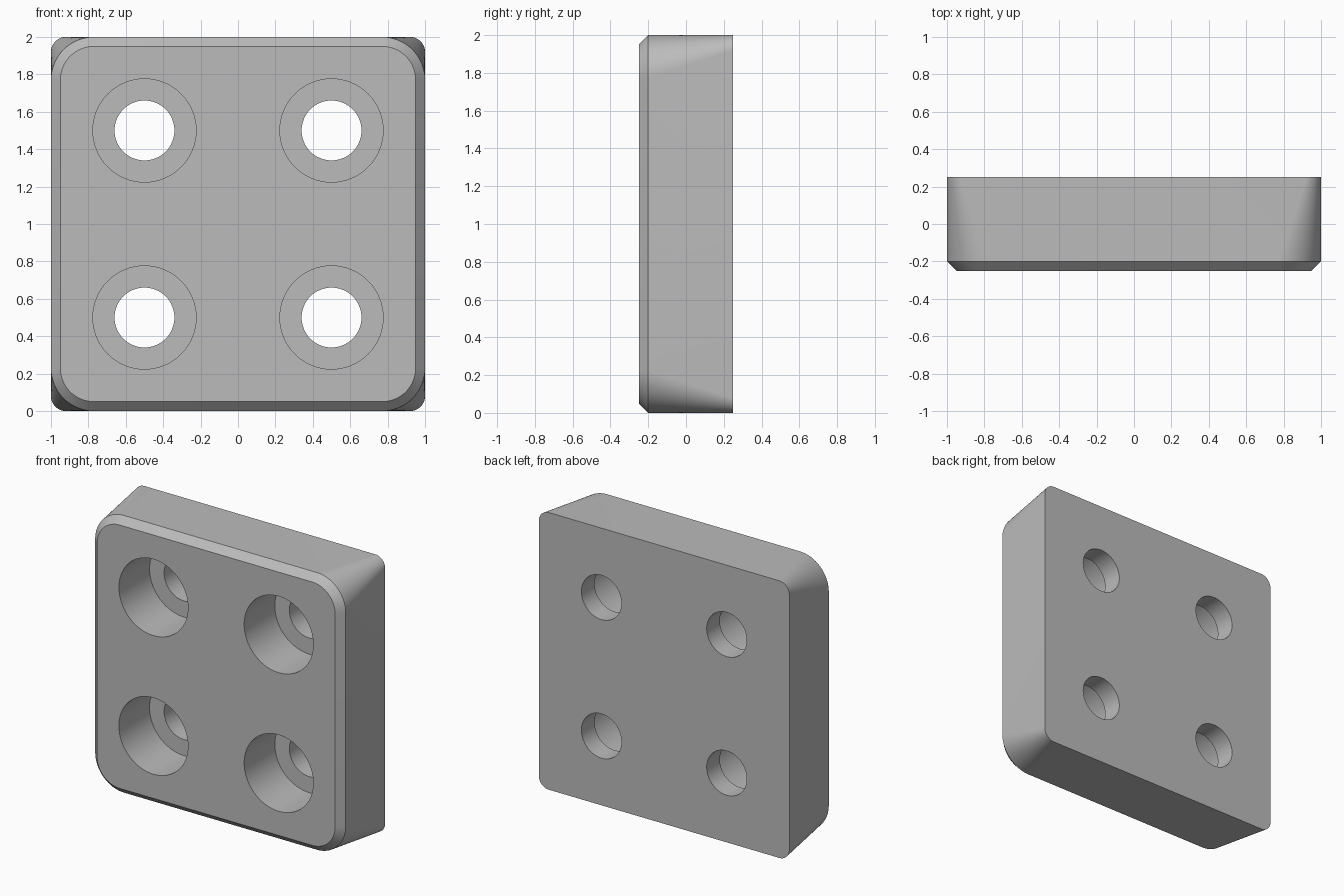
import bpy, bmesh, math
from mathutils import Matrix

cube = bpy.data.objects.get("Cube")
if cube:
    bpy.data.objects.remove(cube, do_unlink=True)

GREY = (0.5, 0.5, 0.5, 1)
mat = bpy.data.materials.new("light grey")
mat.use_nodes = True
mat.diffuse_color = GREY
mat.node_tree.nodes["Principled BSDF"].inputs["Base Color"].default_value = GREY


def add_object(name, bm):
    bmesh.ops.recalc_face_normals(bm, faces=bm.faces)
    mesh = bpy.data.meshes.new(name)
    bm.to_mesh(mesh)
    bm.free()
    mesh.materials.append(mat)
    obj = bpy.data.objects.new(name, mesh)
    bpy.context.collection.objects.link(obj)
    return obj


def rounded_square(bm, y, half, radius, steps=16):
    """Ring of vertices round a square with rounded corners, in the plane of y."""
    ring = []
    for corner in range(4):
        mid = math.radians(45 + 90 * corner)
        cx = math.copysign(half - radius, math.cos(mid))
        cz = math.copysign(half - radius, math.sin(mid))
        for i in range(steps + 1):
            a = math.pi / 2 * (corner + i / steps)
            ring.append(bm.verts.new((cx + radius * math.cos(a), y,
                                      1 + cz + radius * math.sin(a))))
    return ring


# Block: corners tighten toward the back, front rim is chamfered
bm = bmesh.new()
rings = [rounded_square(bm, *s) for s in
         ((-0.25, 0.95, 0.18), (-0.2, 1, 0.23), (0.25, 1, 0.08))]
for a, b in zip(rings, rings[1:]):
    for i in range(len(a)):
        j = (i + 1) % len(a)
        bm.faces.new((a[i], a[j], b[j], b[i]))
bm.faces.new(rings[0])
bm.faces.new(rings[-1])
block = add_object("mounting_block", bm)

# Stepped cutter: wide counterbore in front, narrow hole through the back
PROFILE = ((0, -0.4), (0.276, -0.4), (0.276, 0.1), (0.16, 0.1), (0.16, 0.4), (0, 0.4))
bm = bmesh.new()
for x in (-0.5, 0.5):
    for z in (0.5, 1.5):
        verts = [bm.verts.new((x + r, y, z)) for r, y in PROFILE]
        edges = [bm.edges.new(pair) for pair in zip(verts, verts[1:])]
        bmesh.ops.spin(bm, geom=verts + edges, cent=(x, 0, z), axis=(0, 1, 0),
                       angle=math.tau, steps=64)
bmesh.ops.remove_doubles(bm, verts=bm.verts, dist=0.0001)
cutter = add_object("hole_cutter", bm)
cutter.hide_render = True

# Cut the holes, then drop the cutter
cut = block.modifiers.new("holes", 'BOOLEAN')
cut.operation = 'DIFFERENCE'
cut.solver = 'EXACT'
cut.object = cutter
bpy.ops.object.select_all(action='DESELECT')
block.select_set(True)
bpy.context.view_layer.objects.active = block
bpy.ops.object.modifier_apply(modifier=cut.name)
bpy.data.objects.remove(cutter, do_unlink=True)
bpy.ops.object.shade_smooth_by_angle(angle=math.radians(30))
